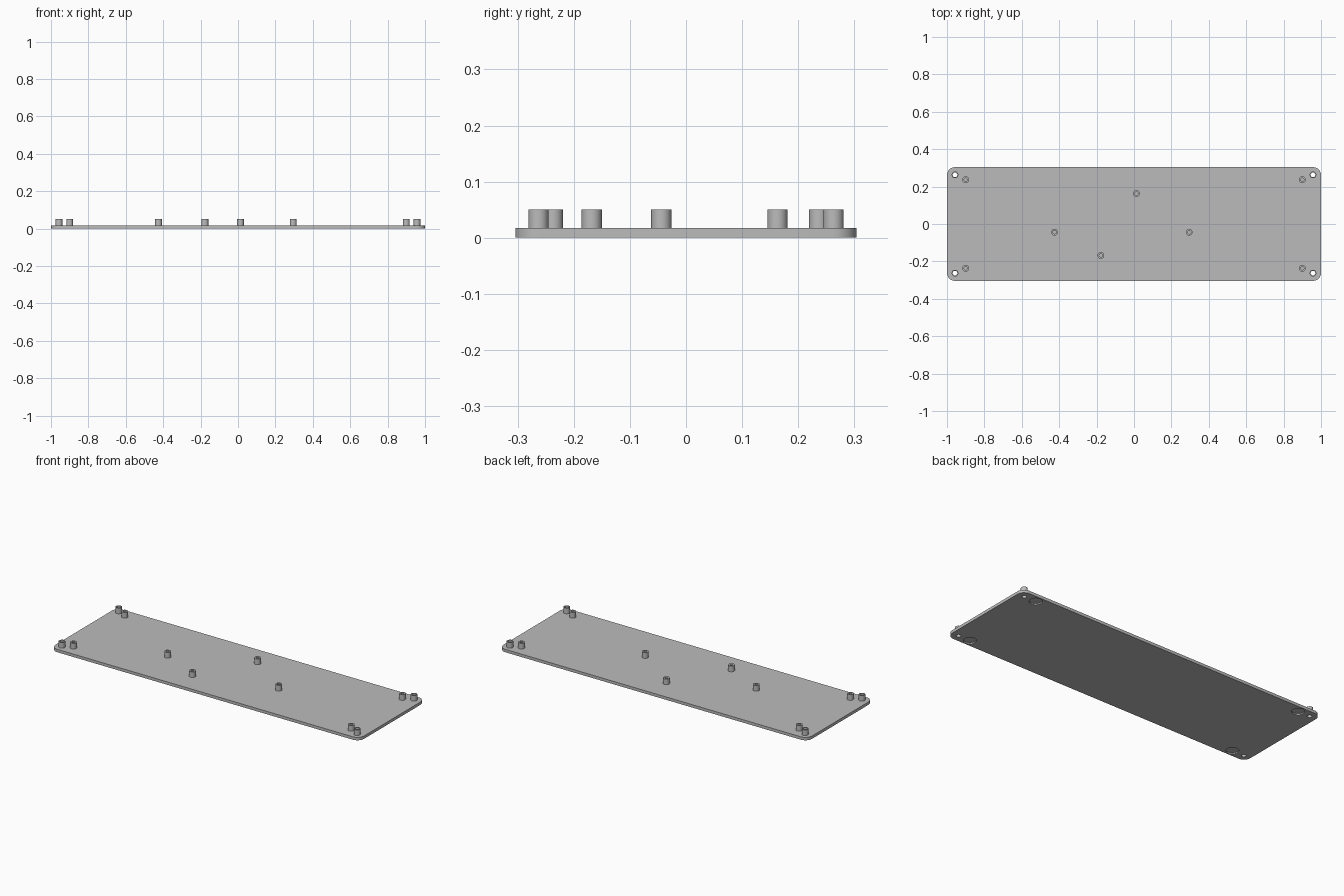
import bpy, bmesh, math
from mathutils import Matrix

cube = bpy.data.objects.get("Cube")
if cube:
    bpy.data.objects.remove(cube, do_unlink=True)

HALF_X, HALF_Y, CORNER = 1.0, 0.304, 0.043
PLATE_TOP, POST_TOP = 0.017, 0.05
POST_R, THROUGH_R, BLIND_R = 0.018, 0.0125, 0.009
SEG = 32

grey = bpy.data.materials.new("plain grey")
grey.use_nodes = True
grey.diffuse_color = (0.5, 0.5, 0.5, 1)
grey.node_tree.nodes["Principled BSDF"].inputs["Base Color"].default_value = (0.5, 0.5, 0.5, 1)


def make_object(name, bm):
    bmesh.ops.recalc_face_normals(bm, faces=bm.faces)
    mesh = bpy.data.meshes.new(name)
    bm.to_mesh(mesh)
    bm.free()
    mesh.materials.append(grey)
    obj = bpy.data.objects.new(name, mesh)
    bpy.context.collection.objects.link(obj)
    return obj


def smooth(obj):
    bpy.ops.object.select_all(action='DESELECT')
    obj.select_set(True)
    bpy.context.view_layer.objects.active = obj
    bpy.ops.object.shade_smooth_by_angle(angle=math.radians(30))


def mirrored(x, y):
    return [(sx * x, sy * y) for sx in (-1, 1) for sy in (-1, 1)]


def add_cylinder(bm, x, y, radius, z0, z1):
    bmesh.ops.create_cone(bm, cap_ends=True, segments=SEG, radius1=radius, radius2=radius,
                          depth=z1 - z0, matrix=Matrix.Translation((x, y, (z0 + z1) / 2)))


def make_post(name, x, y, hole):
    # hollow standoff, open where it meets the plate
    bm = bmesh.new()
    profile = [(POST_R, PLATE_TOP), (POST_R, POST_TOP), (hole, POST_TOP), (hole, PLATE_TOP)]
    rings = []
    for r, z in profile:
        angles = [2 * math.pi * i / SEG for i in range(SEG)]
        rings.append([bm.verts.new((x + r * math.cos(a), y + r * math.sin(a), z)) for a in angles])
    for low, high in zip(rings, rings[1:]):
        for i in range(SEG):
            j = (i + 1) % SEG
            bm.faces.new((low[i], low[j], high[j], high[i]))
    smooth(make_object(name, bm))


corner_spots = mirrored(0.957, 0.263)
inner_spots = mirrored(0.9, 0.237)
middle_spots = [(-0.425, -0.044), (-0.177, -0.168), (0.013, 0.163), (0.295, -0.044)]

# base plate with rounded corners
bm = bmesh.new()
outline = []
for k, (sx, sy) in enumerate([(1, 1), (-1, 1), (-1, -1), (1, -1)]):
    for i in range(9):
        a = math.pi / 2 * (k + i / 8)
        outline.append(bm.verts.new((sx * (HALF_X - CORNER) + CORNER * math.cos(a),
                                     sy * (HALF_Y - CORNER) + CORNER * math.sin(a), 0)))
face = bm.faces.new(outline)
top = bmesh.ops.extrude_face_region(bm, geom=[face])["geom"]
bmesh.ops.translate(bm, vec=(0, 0, PLATE_TOP),
                    verts=[v for v in top if isinstance(v, bmesh.types.BMVert)])
plate = make_object("base_plate", bm)

# corner screw holes and shallow foot recesses underneath
bm = bmesh.new()
for x, y in corner_spots:
    add_cylinder(bm, x, y, THROUGH_R, -0.05, 0.1)
for x, y in mirrored(0.88, 0.263):
    add_cylinder(bm, x, y, 0.034, -0.05, 0.007)
cutter = make_object("hole_cutter", bm)
cutter.hide_render = True
cut = plate.modifiers.new("holes", 'BOOLEAN')
cut.operation = 'DIFFERENCE'
cut.solver = 'EXACT'
cut.object = cutter
bpy.context.view_layer.objects.active = plate
bpy.ops.object.modifier_apply(modifier=cut.name)
bpy.data.objects.remove(cutter, do_unlink=True)
smooth(plate)

# standoffs
for label, spots, hole in (("corner", corner_spots, THROUGH_R),
                           ("inner", inner_spots, BLIND_R),
                           ("middle", middle_spots, BLIND_R)):
    for n, (x, y) in enumerate(spots, 1):
        make_post(f"{label}_standoff_{n}", x, y, hole)
